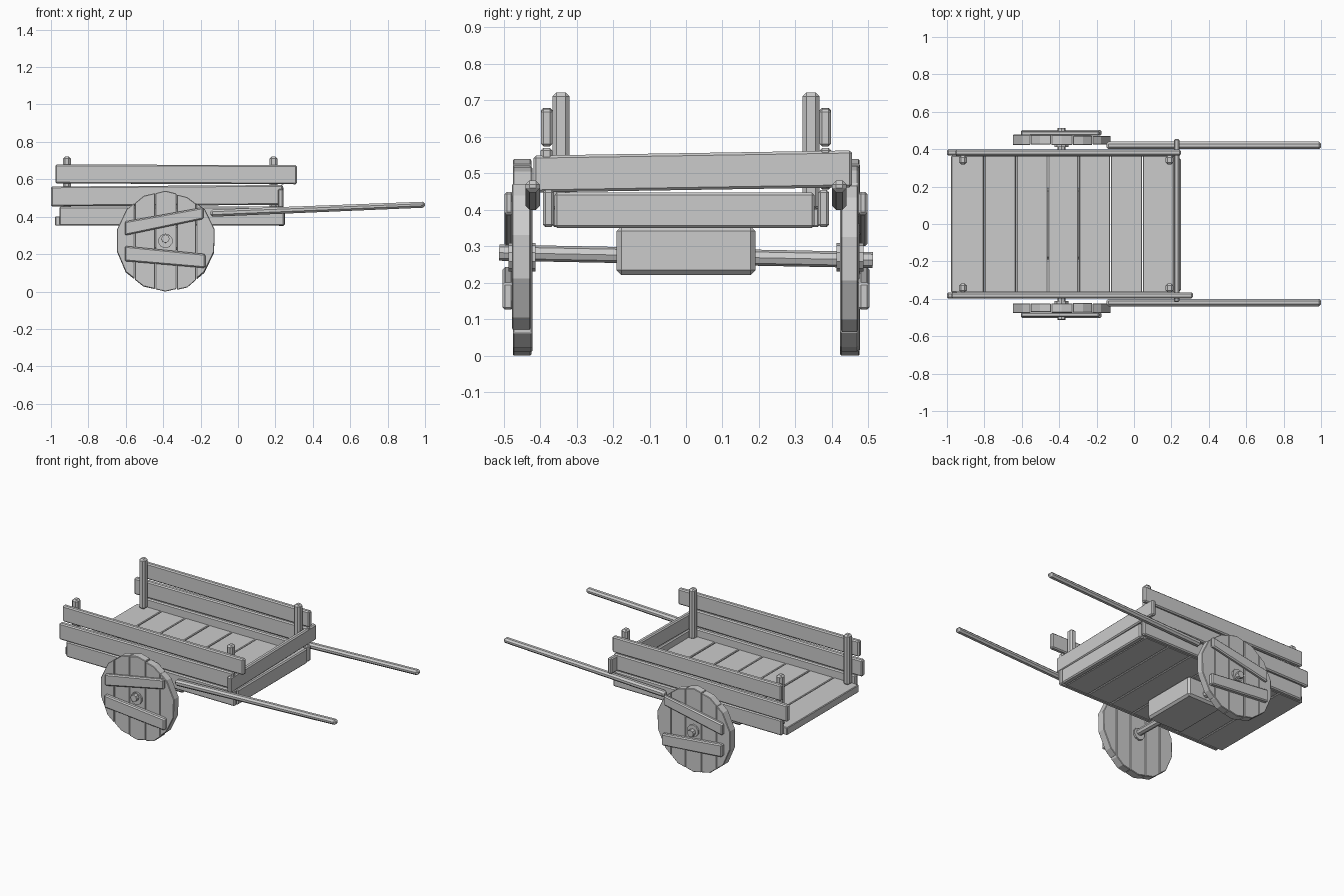
import bpy, bmesh, math, random
from mathutils import Vector

if "Cube" in bpy.data.objects:
    bpy.data.objects.remove(bpy.data.objects["Cube"])

random.seed(4)


def finish(name, bm, bevel=0.0):
    bmesh.ops.recalc_face_normals(bm, faces=bm.faces)
    me = bpy.data.meshes.new(name)
    bm.to_mesh(me)
    bm.free()
    ob = bpy.data.objects.new(name, me)
    bpy.context.collection.objects.link(ob)
    if bevel:
        m = ob.modifiers.new("worn_edges", 'BEVEL')
        m.width = bevel
        m.segments = 1
        m.limit_method = 'ANGLE'
    return ob


def board(name, x, y, z, rise_x=0.0, rise_y=0.0, taper=0.0, bevel=0.007):
    """Box from ranges; rise = height gained along x or y, taper = height lost at the far x end."""
    bm = bmesh.new()
    bmesh.ops.create_cube(bm, size=1)
    for v in bm.verts:
        u, w, h = v.co
        v.co = Vector((x[0] + (u + .5) * (x[1] - x[0]),
                       y[0] + (w + .5) * (y[1] - y[0]),
                       z[0] + (h + .5) * (z[1] - z[0])
                       + rise_x * u + rise_y * w - taper * (u + .5) * h))
    return finish(name, bm, bevel)


def rod(name, r, p, q, sides):
    """Cylinder between two points."""
    p, q = Vector(p), Vector(q)
    bm = bmesh.new()
    bmesh.ops.create_cone(bm, cap_ends=True, segments=sides, radius1=r, radius2=r,
                          depth=(q - p).length)
    rot = Vector((0, 0, 1)).rotation_difference(q - p).to_matrix()
    for v in bm.verts:
        v.co = rot @ v.co + (p + q) / 2
    return finish(name, bm)


def span(s, a, b):
    """A y range mirrored to side s."""
    return tuple(sorted((s * a, s * b)))


# Floor planks, laid across the bed
edges = [-0.98, -0.80, -0.63, -0.46, -0.295, -0.125, 0.045, 0.215]
for i, (a, b) in enumerate(zip(edges, edges[1:])):
    board(f"floor_plank_{i}", (a + .002, b - .002), (-0.365, 0.365),
          (0.355, 0.405 + random.uniform(-.002, .002)), bevel=0.004)

# Front end boards
board("end_board_lower", (0.213, 0.25), (-0.36, 0.352), (0.353, 0.45))
board("end_board_upper", (0.213, 0.243), (-0.418, 0.455), (0.457, 0.558), rise_y=0.014)

# Side boards and posts
for s, side in ((-1, "near"), (1, "far")):
    board(f"side_board_lower_{side}", (-0.955, 0.248), span(s, .362, .392), (0.355, 0.457))
    board(f"side_board_middle_{side}", (-1.0, 0.24), span(s, .366, .398),
          (0.462, 0.568), rise_x=0.008)
    top_x = (-0.977, 0.315) if s < 0 else (-0.955, 0.25)
    board(f"side_board_upper_{side}", top_x, span(s, .366, .397), (0.578, 0.68), rise_x=-0.004)
    for px, end in ((-0.915, "rear"), (0.19, "front")):
        board(f"post_{side}_{end}", (px - .021, px + .021), span(s, .319, .366),
              (0.40, 0.724), bevel=0.011)

# Pull handles
for s, side in ((-1, "near"), (1, "far")):
    board(f"handle_{side}", (-0.148, 1.0), span(s, .40, .44), (0.425, 0.463),
          rise_x=0.046, taper=0.006, bevel=0.011)

# Axle block and axle
board("axle_block", (-0.52, -0.26), (-0.19, 0.19), (0.224, 0.357), bevel=0.013)
CX, CZ, R = -0.388, 0.273, 0.268
rod("axle", 0.022, (CX, -0.512, CZ + .012), (CX, 0.512, CZ - .008), 8)

# Wheels: a rough polygon sliced into upright planks, with battens and hub
rim = []
for k in range(14):
    t = 2 * math.pi * (k + .5) / 14
    r = R * random.uniform(.985, 1.015)
    rim.append((r * math.cos(t), r * math.sin(t)))
cuts = [-0.3, -0.165, -0.055, 0.06, 0.165, 0.3]
for s, side in ((-1, "near"), (1, "far")):
    for i, (a, b) in enumerate(zip(cuts, cuts[1:])):
        inner, outer = .424 + random.uniform(-.004, .002), .474 + random.uniform(-.003, .004)
        bm = bmesh.new()
        ring = [[bm.verts.new((x, s * y, z)) for x, z in rim] for y in (inner, outer)]
        bm.faces.new(ring[0])
        bm.faces.new(ring[1])
        for k in range(len(rim)):
            j = (k + 1) % len(rim)
            bm.faces.new((ring[0][k], ring[0][j], ring[1][j], ring[1][k]))
        for x, n in ((a + .001, -1), (b - .001, 1)):
            res = bmesh.ops.bisect_plane(bm, geom=bm.verts[:] + bm.edges[:] + bm.faces[:],
                                         plane_co=(x, 0, 0), plane_no=(n, 0, 0),
                                         clear_outer=True)
            cut = [e for e in res["geom_cut"] if isinstance(e, bmesh.types.BMEdge)]
            if cut:
                bmesh.ops.holes_fill(bm, edges=cut)
        # small offset per plank leaves the stepped rim
        dz = random.uniform(-.006, .006) if i != 2 else 0
        bmesh.ops.translate(bm, verts=bm.verts, vec=(CX, 0, CZ + dz))
        finish(f"wheel_plank_{side}_{i}", bm, 0.003)
    board(f"wheel_batten_upper_{side}", (-0.605, -0.185), span(s, .472, .498),
          (0.343, 0.418), rise_x=0.082, taper=0.012)
    board(f"wheel_batten_lower_{side}", (-0.605, -0.175), span(s, .472, .503),
          (0.145, 0.226), rise_x=-0.04, taper=0.006)
    rod(f"hub_{side}", 0.039, (CX, s * .412, CZ), (CX, s * .486, CZ), 10)

# Rest the wheels exactly on the ground
bpy.context.view_layer.update()
low = min(v.co.z for o in bpy.data.objects for v in o.data.vertices)
for o in bpy.data.objects:
    o.location.z -= low
